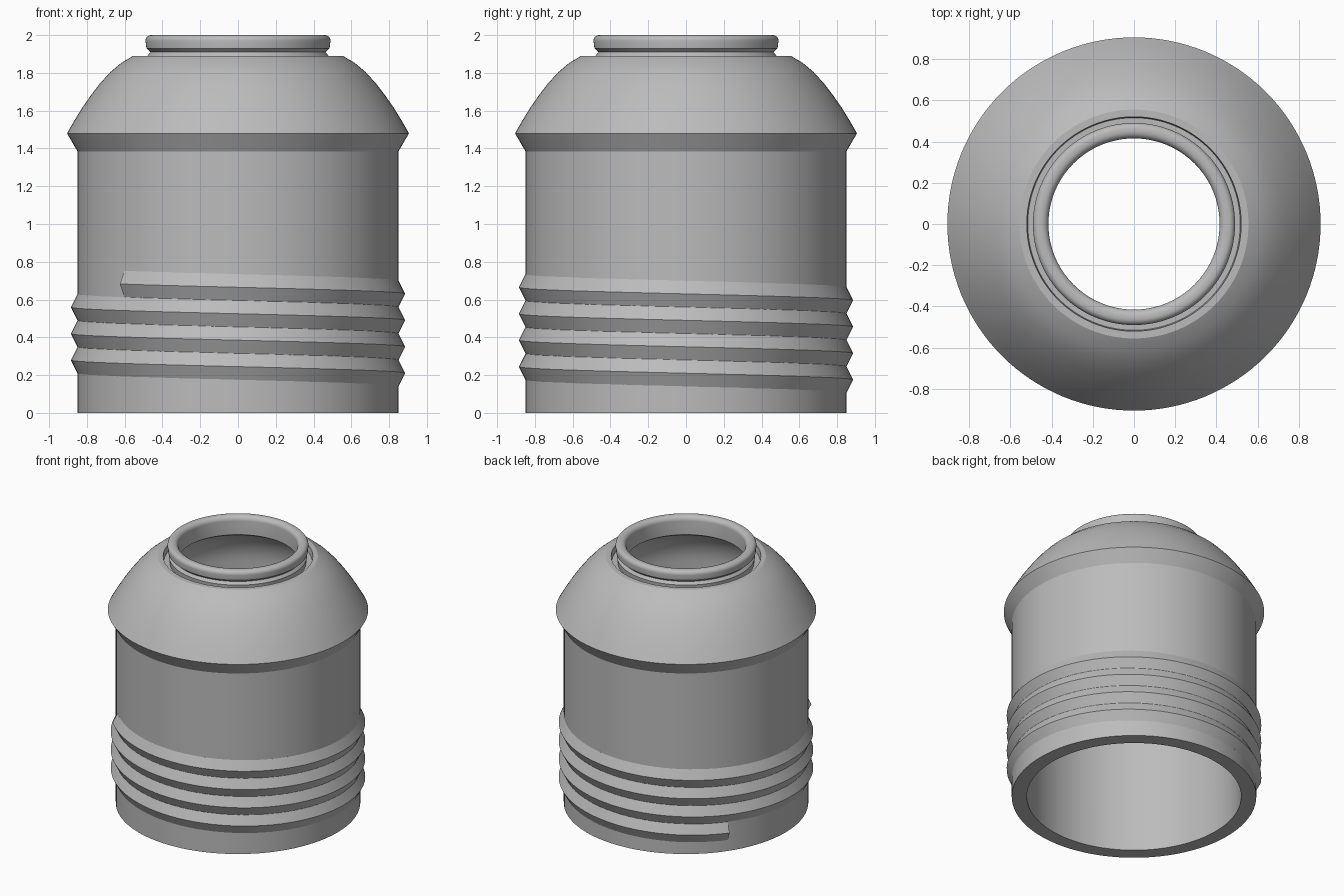
import bpy
import bmesh
import math

cube = bpy.data.objects.get("Cube")
if cube:
    bpy.data.objects.remove(cube, do_unlink=True)

grey = bpy.data.materials.new("plain_grey")
grey.use_nodes = True
COLOUR = (0.5, 0.5, 0.5, 1)
grey.diffuse_color = COLOUR
grey.node_tree.nodes["Principled BSDF"].inputs["Base Color"].default_value = COLOUR


def finish(bm, name, angle=30):
    bmesh.ops.recalc_face_normals(bm, faces=bm.faces)
    mesh = bpy.data.meshes.new(name)
    bm.to_mesh(mesh)
    bm.free()
    mesh.materials.append(grey)
    obj = bpy.data.objects.new(name, mesh)
    bpy.context.collection.objects.link(obj)
    bpy.ops.object.select_all(action='DESELECT')
    obj.select_set(True)
    bpy.context.view_layer.objects.active = obj
    bpy.ops.object.shade_smooth_by_angle(angle=math.radians(angle))
    return obj


def arc(cr, cz, rr, rz, start, end, steps):
    """Elliptical arc in the (radius, height) plane."""
    angles = [math.radians(start + (end - start) * i / steps) for i in range(steps + 1)]
    return [(cr + rr * math.cos(a), cz + rz * math.sin(a)) for a in angles]


def sweep(profile, turns, steps, drop=0.0, start=0.0, closed=False):
    """Turn a closed profile round z, sinking by drop per turn."""
    bm = bmesh.new()
    rings = []
    for i in range(steps if closed else steps + 1):
        t = turns * i / steps
        a = math.radians(start) + math.tau * t
        rings.append([bm.verts.new((r * math.cos(a), r * math.sin(a), z - drop * t))
                      for r, z in profile])
    n = len(profile)
    pairs = list(zip(rings, rings[1:]))
    if closed:
        pairs.append((rings[-1], rings[0]))
    else:
        bm.faces.new(rings[0])
        bm.faces.new(rings[-1])
    for a, b in pairs:
        for j in range(n):
            k = (j + 1) % n
            bm.faces.new((a[j], a[k], b[k], b[j]))
    return bm


# Hollow body: wall, flared shoulder, dome, groove, rolled lip, then the inside
wall = [(0.745, 0), (0.85, 0), (0.85, 1.385), (0.905, 1.48)]
dome = [(0.865, 1.55), (0.825, 1.615), (0.78, 1.68), (0.73, 1.745),
        (0.675, 1.805), (0.615, 1.855), (0.555, 1.89)]
groove = [(0.52, 1.89), (0.515, 1.845), (0.475, 1.845), (0.48, 1.89), (0.463, 1.91)]
lip = ([(0.485, 1.93)] + arc(0.46, 1.97, 0.03, 0.03, 0, 90, 6)
       + arc(0.45, 1.965, 0.035, 0.035, 90, 180, 6))
inside = [(0.415, 1.86)] + arc(0.42, 1.5, 0.325, 0.34, 85, 0, 12)
finish(sweep(wall + dome + groove + lip + inside, 1, 128, closed=True), "hollow_body")

# Screw thread: one triangular ridge wound round the lower wall
crest = 0.6825
ridge = [(0.82, crest - 0.07), (0.85, crest - 0.07), (0.885, crest),
         (0.85, crest + 0.07), (0.82, crest + 0.07)]
finish(sweep(ridge, 1360 / 360, 340, drop=0.14, start=225), "screw_thread")
